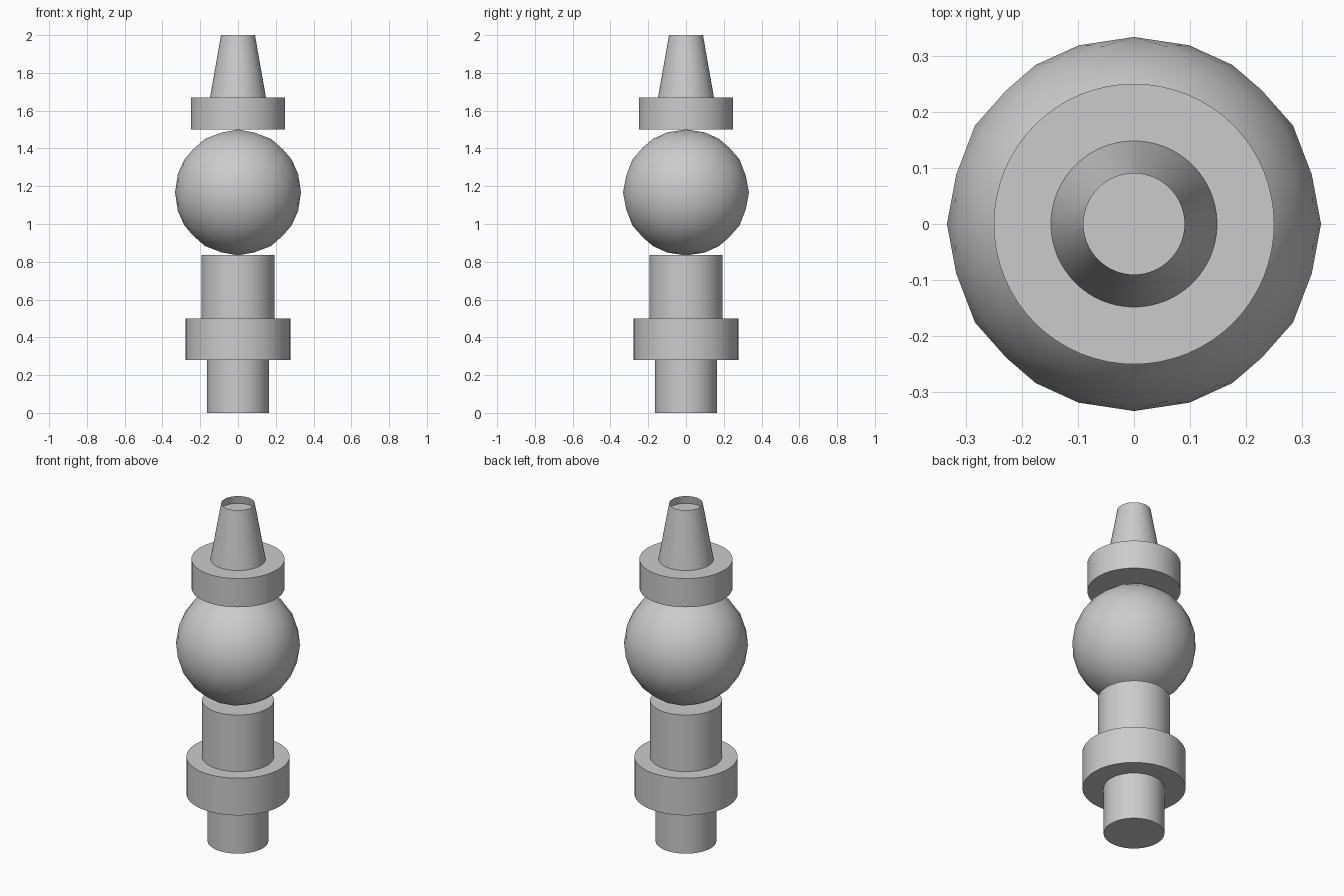
import bpy, bmesh, math

cube = bpy.data.objects.get("Cube")
if cube:
    bpy.data.objects.remove(cube, do_unlink=True)

grey = bpy.data.materials.new("plain grey")
grey.use_nodes = True
grey.diffuse_color = (0.6, 0.6, 0.6, 1)
grey.node_tree.nodes["Principled BSDF"].inputs["Base Color"].default_value = (0.6, 0.6, 0.6, 1)


def finish(obj, name, angle=40):
    obj.name = obj.data.name = name
    obj.data.materials.append(grey)
    bpy.ops.object.shade_smooth_by_angle(angle=math.radians(angle))


def drum(name, radius, bottom, top):
    bpy.ops.mesh.primitive_cylinder_add(vertices=64, radius=radius, depth=top - bottom,
                                        location=(0, 0, (bottom + top) / 2))
    finish(bpy.context.object, name)


# Stacked drums
drum("base_peg", 0.163, 0, 0.28)
drum("lower_flange", 0.277, 0.28, 0.5)
drum("post", 0.193, 0.5, 0.835)
drum("upper_collar", 0.25, 1.5, 1.67)

# Faceted ball, turned so that its edges lie across the axes
bpy.ops.mesh.primitive_ico_sphere_add(subdivisions=3, radius=0.3333, location=(0, 0, 1.167),
                                      rotation=(0, math.radians(58.28), 0))
finish(bpy.context.object, "ball")

# Tapered nozzle with an open rim
bpy.ops.mesh.primitive_cone_add(vertices=64, radius1=0.148, radius2=0.09, depth=0.33,
                                location=(0, 0, 1.835))
nozzle = bpy.context.object
bm = bmesh.new()
bm.from_mesh(nozzle.data)
bmesh.ops.delete(bm, geom=[f for f in bm.faces if f.normal.z > 0.9], context='FACES_ONLY')
bm.to_mesh(nozzle.data)
bm.free()
finish(nozzle, "nozzle")

# Recessed floor just below the rim
bpy.ops.mesh.primitive_circle_add(vertices=64, radius=0.098, fill_type='NGON',
                                  location=(0, 0, 1.953))
finish(bpy.context.object, "nozzle_floor")
